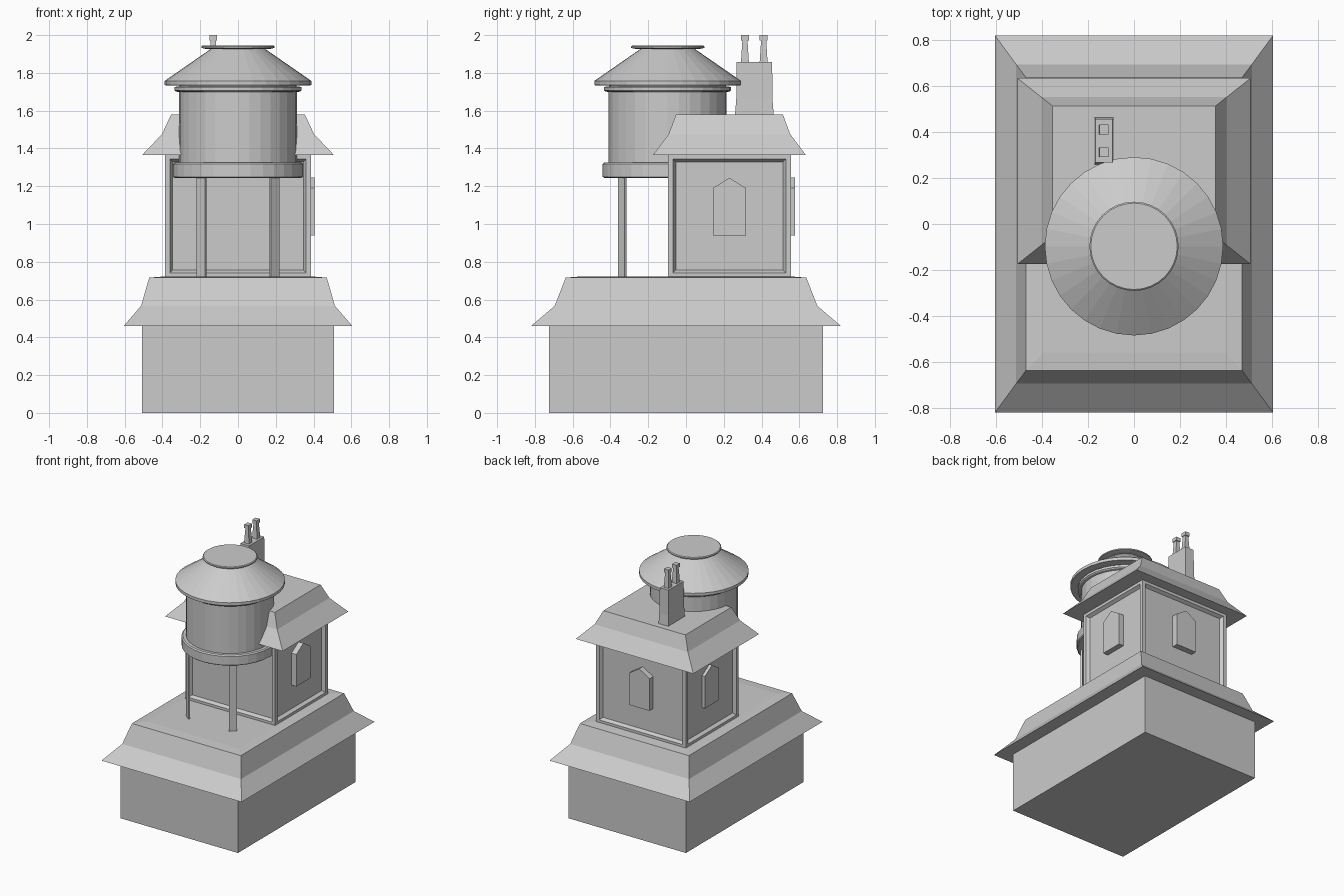
import bpy, bmesh, math
from mathutils import Vector, Matrix

if "Cube" in bpy.data.objects:
    bpy.data.objects.remove(bpy.data.objects["Cube"])


def make(name, bm):
    bmesh.ops.recalc_face_normals(bm, faces=bm.faces)
    me = bpy.data.meshes.new(name)
    bm.to_mesh(me)
    bm.free()
    ob = bpy.data.objects.new(name, me)
    bpy.context.collection.objects.link(ob)
    return ob


def loft(name, rings):
    """Skin a stack of vertex rings and cap both ends."""
    bm = bmesh.new()
    vs = [[bm.verts.new(p) for p in ring] for ring in rings]
    n = len(vs[0])
    for a, b in zip(vs, vs[1:]):
        for i in range(n):
            j = (i + 1) % n
            bm.faces.new((a[i], a[j], b[j], b[i]))
    bm.faces.new(vs[0])
    bm.faces.new(vs[-1])
    return make(name, bm)


def rect_stack(name, cx, cy, levels):
    """Rectangular rings given as (half x, half y, z)."""
    return loft(name, [[(cx + sx * hx, cy + sy * hy, z)
                        for sx, sy in ((-1, -1), (1, -1), (1, 1), (-1, 1))]
                       for hx, hy, z in levels])


def lathe(name, cx, cy, profile, n=32):
    """Round rings given as (radius, z)."""
    return loft(name, [[(cx + r * math.cos(2 * math.pi * i / n),
                         cy + r * math.sin(2 * math.pi * i / n), z)
                        for i in range(n)] for r, z in profile])


# Lower storey and its two-pitch roof
rect_stack("lower_storey", 0, 0, [(.507, .725, 0), (.507, .725, .47)])
rect_stack("lower_roof", 0, 0, [(.605, .82, .46), (.513, .695, .567),
                                (.47, .637, .716), (.395, .56, .722)])

# Upper storey with a sunken panel on each wall
HX, HY, CY = .387, .325, .23
bm = bmesh.new()
bmesh.ops.create_cube(bm, size=1, matrix=Matrix.Translation((0, CY, 1.0425))
                      @ Matrix.Diagonal((2 * HX, 2 * HY, .655, 1)))
walls = [f for f in bm.faces if abs(f.normal.z) < .5]
for f in walls:
    bmesh.ops.inset_individual(bm, faces=[f], thickness=.038)
    bmesh.ops.inset_individual(bm, faces=[f], thickness=.02, depth=-.025)
make("upper_storey", bm)

# Upper roof
rect_stack("upper_roof", 0, CY, [(.508, .405, 1.365), (.403, .322, 1.475),
                                 (.354, .283, 1.58)])

# Pointed windows on the right, left and back walls
SHAPE = [(-.087, .94), (.087, .94), (.087, 1.19), (0, 1.245), (-.087, 1.19)]


def window(name, normal, inner, outer):
    n = Vector(normal)
    t = Vector((-n.y, n.x, 0))
    c = Vector((0, CY, 0))
    loft(name, [[c + n * d + t * u + Vector((0, 0, z)) for u, z in SHAPE]
                for d in (inner, outer)])


window("right_window", (1, 0, 0), .35, .404)
window("left_window", (-1, 0, 0), .35, .386)
window("back_window", (0, 1, 0), .29, .346)

# Chimney and pots
rect_stack("chimney", -.13, .362, [(.042, .103, 1.57), (.040, .096, 1.66),
                                   (.037, .094, 1.857)])
for i, y in enumerate((.312, .411)):
    rect_stack(f"chimney_pot_{i + 1}", -.131, y,
               [(.021, .021, 1.855), (.014, .014, 1.965), (.014, .014, 1.972),
                (.019, .021, 1.972), (.019, .021, 2.0)])

# Water tank: base ring, barrel, top rim
TY = -.097
lathe("tank_body", 0, TY, [(.335, 1.243), (.344, 1.25), (.344, 1.318),
                           (.335, 1.326), (.312, 1.326), (.312, 1.698),
                           (.33, 1.702), (.336, 1.708), (.336, 1.726),
                           (.31, 1.728), (.31, 1.745)])
# Tank roof and flat cap
lathe("tank_roof", 0, TY, [(.375, 1.733), (.388, 1.735), (.388, 1.758),
                           (.142, 1.928)])
lathe("tank_cap", 0, TY, [(.17, 1.927), (.194, 1.932), (.194, 1.94), (.188, 1.945)])

# Flat legs turned to face outward from the tank
for side, label in ((-1, "left"), (1, "right")):
    bm = bmesh.new()
    bmesh.ops.create_cube(bm, size=1, matrix=Matrix.Translation((side * .194, -.338, .984))
                          @ Matrix.Rotation(side * math.radians(39), 4, 'Z')
                          @ Matrix.Diagonal((.057, .012, .535, 1)))
    make(f"{label}_tank_leg", bm)
